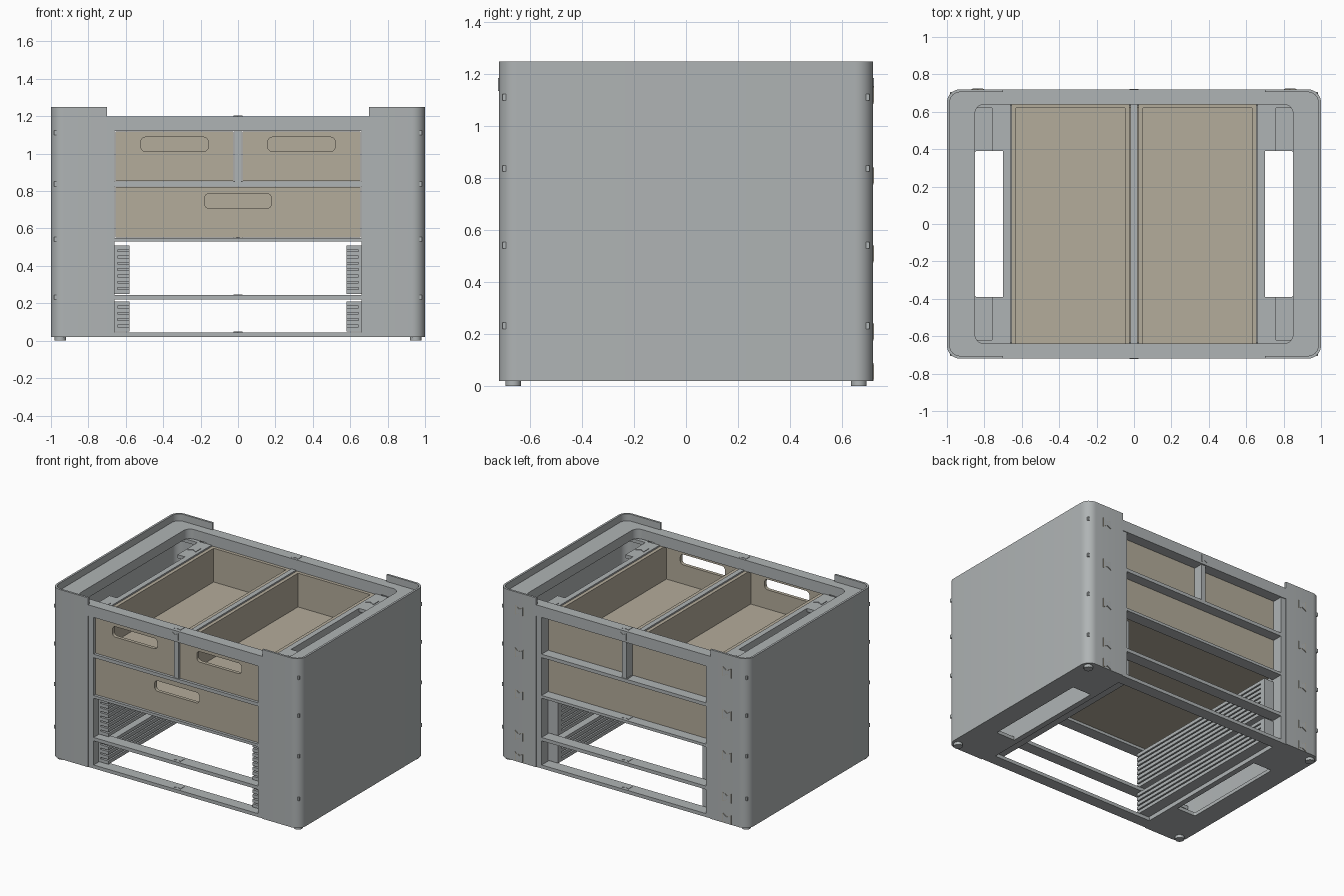
import bpy, bmesh, math
from mathutils import Matrix

if "Cube" in bpy.data.objects:
    bpy.data.objects.remove(bpy.data.objects["Cube"])


def material(name, rgb):
    m = bpy.data.materials.new(name)
    m.use_nodes = True
    m.diffuse_color = (*rgb, 1)
    m.node_tree.nodes["Principled BSDF"].inputs["Base Color"].default_value = (*rgb, 1)
    return m


GREY = material("cool grey", (0.43, 0.455, 0.46))
TAN = material("warm tan", (0.455, 0.412, 0.325))


def finish(name, bm, mat, smooth=False):
    bmesh.ops.recalc_face_normals(bm, faces=bm.faces)
    mesh = bpy.data.meshes.new(name)
    bm.to_mesh(mesh)
    bm.free()
    mesh.materials.append(mat)
    ob = bpy.data.objects.new(name, mesh)
    bpy.context.collection.objects.link(ob)
    if smooth:
        bpy.ops.object.select_all(action='DESELECT')
        ob.select_set(True)
        bpy.context.view_layer.objects.active = ob
        bpy.ops.object.shade_smooth_by_angle(angle=math.radians(30))
    return ob


def add_box(bm, x, y, z):
    sides = [(min(s), max(s)) for s in (x, y, z)]
    size = Matrix.Diagonal([b - a for a, b in sides] + [1])
    mid = Matrix.Translation([(a + b) / 2 for a, b in sides])
    bmesh.ops.create_cube(bm, size=1, matrix=mid @ size)


def boxes(name, mat, *parts):
    bm = bmesh.new()
    for p in parts:
        add_box(bm, *p)
    return finish(name, bm, mat)


def prism(name, pts, low, high, mat, place=None, smooth=False):
    """Extrude a flat outline from low to high, then place it."""
    bm = bmesh.new()
    face = bm.faces.new([bm.verts.new((x, y, low)) for x, y in pts])
    up = bmesh.ops.extrude_face_region(bm, geom=[face])["geom"]
    verts = [v for v in up if isinstance(v, bmesh.types.BMVert)]
    bmesh.ops.translate(bm, verts=verts, vec=(0, 0, high - low))
    if place:
        bmesh.ops.transform(bm, matrix=place, verts=bm.verts)
    return finish(name, bm, mat, smooth)


def arc(cx, cy, r, start, steps=8):
    return [(cx + r * math.cos(start + i * math.pi / 2 / steps),
             cy + r * math.sin(start + i * math.pi / 2 / steps)) for i in range(steps + 1)]


def corners(x, y, r):
    return arc(x - r, r - y, r, -math.pi / 2) + arc(x - r, y - r, r, 0)


def c_outline(side, x_out, y_out, r_out, x_in, y_in, r_in, x_end=0.7):
    """Bracket-shaped outline wrapping one side of the cabinet."""
    pts = [(x_end, -y_out)] + corners(x_out, y_out, r_out) + [(x_end, y_out), (x_end, y_in)]
    pts += corners(x_in, y_in, r_in)[::-1] + [(x_end, -y_in)]
    return [(side * x, y) for x, y in pts]


def bowtie(s):
    return [(-s, -s), (0, -s * 0.45), (s, -s), (s, s), (0, s * 0.45), (-s, s)]


STAND = Matrix.Rotation(math.pi / 2, 4, 'X')
LEVELS = [(0.02, 0.045), (0.22, 0.245), (0.53, 0.55), (0.825, 0.85)]

for s, word in ((-1, "right"), (1, "left")):
    # Outer shell, base plate and top frame
    prism(word + "_shell", c_outline(s, 1, 0.72, 0.07, 0.985, 0.705, 0.055),
          0.045, 1.25, GREY, smooth=True)
    prism(word + "_base", c_outline(s, 1, 0.72, 0.07, 0.85, 0.39, 0.01),
          0.02, 0.045, GREY, smooth=True)
    prism(word + "_top_frame", c_outline(s, 0.99, 0.712, 0.06, 0.85, 0.64, 0.05),
          1.13, 1.2, GREY, smooth=True)
    # Inner side panel
    boxes(word + "_side_panel", GREY,
          ((s * 0.66, s * 0.70), (-0.715, 0.715), (0.02, 1.125)))
    # Corner braces with dovetail keys
    braces = []
    for e in (-1, 1):
        for z in (0.22, 0.53, 0.825, 1.10):
            braces += [((s * 0.70, s * 0.76), (e * 0.39, e * 0.64), (z, z + 0.025)),
                       ((s * 0.76, s * 0.985), (e * 0.62, e * 0.706), (z, z + 0.025))]
        prism(word + "_brace_key", bowtie(0.032), 1.12, 1.129, GREY,
              Matrix.Translation((s * 0.715, e * 0.52, 0)))
    boxes(word + "_braces", GREY, *braces)
    # Ribbed runners with a stop at the back
    ribs = []
    for z0, z1, count in ((0.05, 0.21, 4), (0.25, 0.51, 7)):
        ribs += [((s * 0.645, s * 0.66), (-0.66, 0.64), (z0, z1)),
                 ((s * 0.58, s * 0.66), (0.60, 0.64), (z0, z1))]
        step = (z1 - z0 - 0.024) / count
        ribs += [((s * 0.58, s * 0.646), (-0.66, 0.601),
                  (z0 + i * step, z0 + i * step + 0.024)) for i in range(count + 1)]
    boxes(word + "_runners", GREY, *ribs)
    # Feet
    for e in (-1, 1):
        bm = bmesh.new()
        bmesh.ops.create_cone(bm, cap_ends=True, segments=24, radius1=0.03, radius2=0.03,
                              depth=0.022, matrix=Matrix.Translation((s * 0.95, e * 0.665, 0.011)))
        finish(word + "_foot", bm, GREY, True)
    # Dovetail keys on the back
    for z in (0.055, 0.21, 0.51, 0.81, 1.12):
        at = Matrix.Translation((s * 0.835, 0.72, z)) @ STAND
        prism(word + "_key_gap", bowtie(0.034), -0.002, 0.002, TAN, at)
        prism(word + "_key", bowtie(0.029), -0.004, 0.002, GREY, at)

# Front and back rails with their centre keys
for e, word in ((-1, "front"), (1, "back")):
    rails = [((-0.66, 0.66), (e * 0.63, e * 0.715), z) for z in LEVELS]
    rails.append(((-0.7, 0.7), (e * 0.64, e * 0.72), (1.12, 1.2)))
    boxes(word + "_rails", GREY, *rails)
    for top in (0.045, 0.245, 0.55, 0.85, 1.2):
        prism(word + "_rail_key", bowtie(0.025), top - 0.005, top + 0.003, GREY,
              Matrix.Translation((0, e * 0.675, 0)))
    prism(word + "_top_key", bowtie(0.025), -0.003, 0.003, GREY,
          Matrix.Translation((0, e * 0.72, 1.16)) @ STAND)

# Divider between the upper drawers
boxes("centre_divider", GREY, ((-0.018, 0.018), (-0.71, 0.71), (0.85, 1.125)))


def pierced_front(name, x0, x1, z0, z1, hx, hz):
    """Drawer front with a rounded grip hole."""
    cu = bpy.data.curves.new(name, 'CURVE')
    cu.dimensions = '2D'
    cu.fill_mode = 'BOTH'
    cu.extrude = 0.0125
    w, h, r = 0.18, 0.038, 0.025
    hole = corners(w, h, r)
    hole += [(-x, -y) for x, y in hole]
    for pts in ([(x0, z0), (x1, z0), (x1, z1), (x0, z1)], [(hx + x, hz + y) for x, y in hole]):
        sp = cu.splines.new('POLY')
        sp.points.add(len(pts) - 1)
        for p, (x, y) in zip(sp.points, pts):
            p.co = (x, y, 0, 1)
        sp.use_cyclic_u = True
    tmp = bpy.data.objects.new(name + "_outline", cu)
    bpy.context.collection.objects.link(tmp)
    deps = bpy.context.evaluated_depsgraph_get()
    mesh = bpy.data.meshes.new_from_object(tmp.evaluated_get(deps))
    bpy.data.objects.remove(tmp)
    bm = bmesh.new()
    bm.from_mesh(mesh)
    bmesh.ops.remove_doubles(bm, verts=bm.verts, dist=0.0001)
    bmesh.ops.transform(bm, matrix=Matrix.Translation((0, -0.6875, 0)) @ STAND, verts=bm.verts)
    finish(name, bm, TAN)


def drawer(name, x0, x1, z0, z1, hz):
    t, y0, y1 = 0.025, -0.675, 0.645
    pierced_front(name + "_front", x0, x1, z0, z1, (x0 + x1) / 2, hz)
    boxes(name + "_tray", TAN,
          ((x0, x1), (y0, y1), (z0, z0 + 0.02)),
          ((x0, x0 + t), (y0, y1), (z0 + 0.02, z1)),
          ((x1 - t, x1), (y0, y1), (z0 + 0.02, z1)),
          ((x0 + t, x1 - t), (y1 - t, y1), (z0 + 0.02, z1)))


# Drawers
drawer("upper_right_drawer", -0.655, -0.023, 0.853, 1.118, 1.05)
drawer("upper_left_drawer", 0.023, 0.655, 0.853, 1.118, 1.05)
drawer("wide_drawer", -0.655, 0.655, 0.553, 0.822, 0.747)
